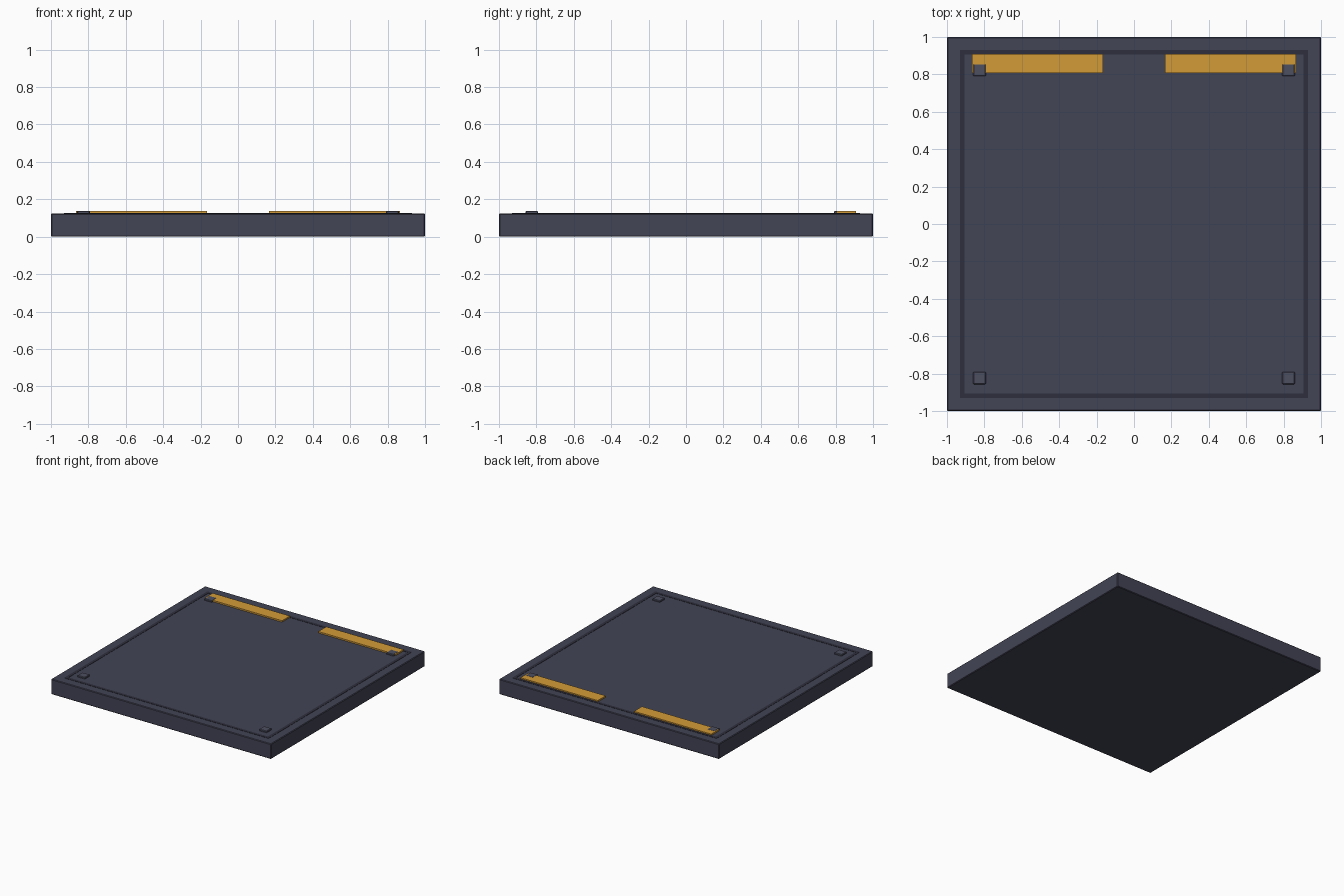
import bpy

if "Cube" in bpy.data.objects:
    bpy.data.objects.remove(bpy.data.objects["Cube"])

def material(name, rgb):
    m = bpy.data.materials.new(name)
    m.diffuse_color = (*rgb, 1)
    m.use_nodes = True
    m.node_tree.nodes["Principled BSDF"].inputs["Base Color"].default_value = m.diffuse_color
    return m

BODY = material("slate", (0.055, 0.058, 0.09))
DARK = material("dark_slate", (0.028, 0.028, 0.048))
BOLT = material("bolt_grey", (0.075, 0.08, 0.12))
AMBER = material("amber", (0.65, 0.33, 0.04))

def box(name, x, y, z, mat, bevel=0):
    """Box from (min, max) ranges on each axis."""
    rng = (x, y, z)
    bpy.ops.mesh.primitive_cube_add(size=1, location=[(a + b) / 2 for a, b in rng])
    o = bpy.context.object
    o.name = name
    o.scale = [b - a for a, b in rng]
    bpy.ops.object.transform_apply(location=False, rotation=False, scale=True)
    o.data.materials.append(mat)
    if bevel:
        b = o.modifiers.new("bevel", 'BEVEL')
        b.width = bevel
        b.segments = 1
    return o

TOP = 0.125

# Floor slab
box("slab", (-1, 1), (-1, 1), (0, TOP), BODY, 0.005)

# Dark border line framing the panel
IN, OUT = 0.906, 0.93
for s, side in ((-1, "low"), (1, "high")):
    a, b = sorted((s * IN, s * OUT))
    box("border_x_" + side, (-OUT, OUT), (a, b), (TOP - 0.01, TOP + 0.002), DARK)
    box("border_y_" + side, (a, b), (-IN, IN), (TOP - 0.01, TOP + 0.002), DARK)

# Amber warning strips along the back edge
for s, side in ((-1, "left"), (1, "right")):
    a, b = sorted((s * 0.165, s * 0.867))
    box("warning_strip_" + side, (a, b), (0.807, 0.91), (TOP - 0.005, 0.137), AMBER)

# Corner bolts
for sx in (-1, 1):
    for sy in (-1, 1):
        x, y = sx * 0.826, sy * 0.824
        box("corner_bolt", (x - 0.034, x + 0.034), (y - 0.033, y + 0.033),
            (TOP - 0.005, 0.138), BOLT, 0.004)
